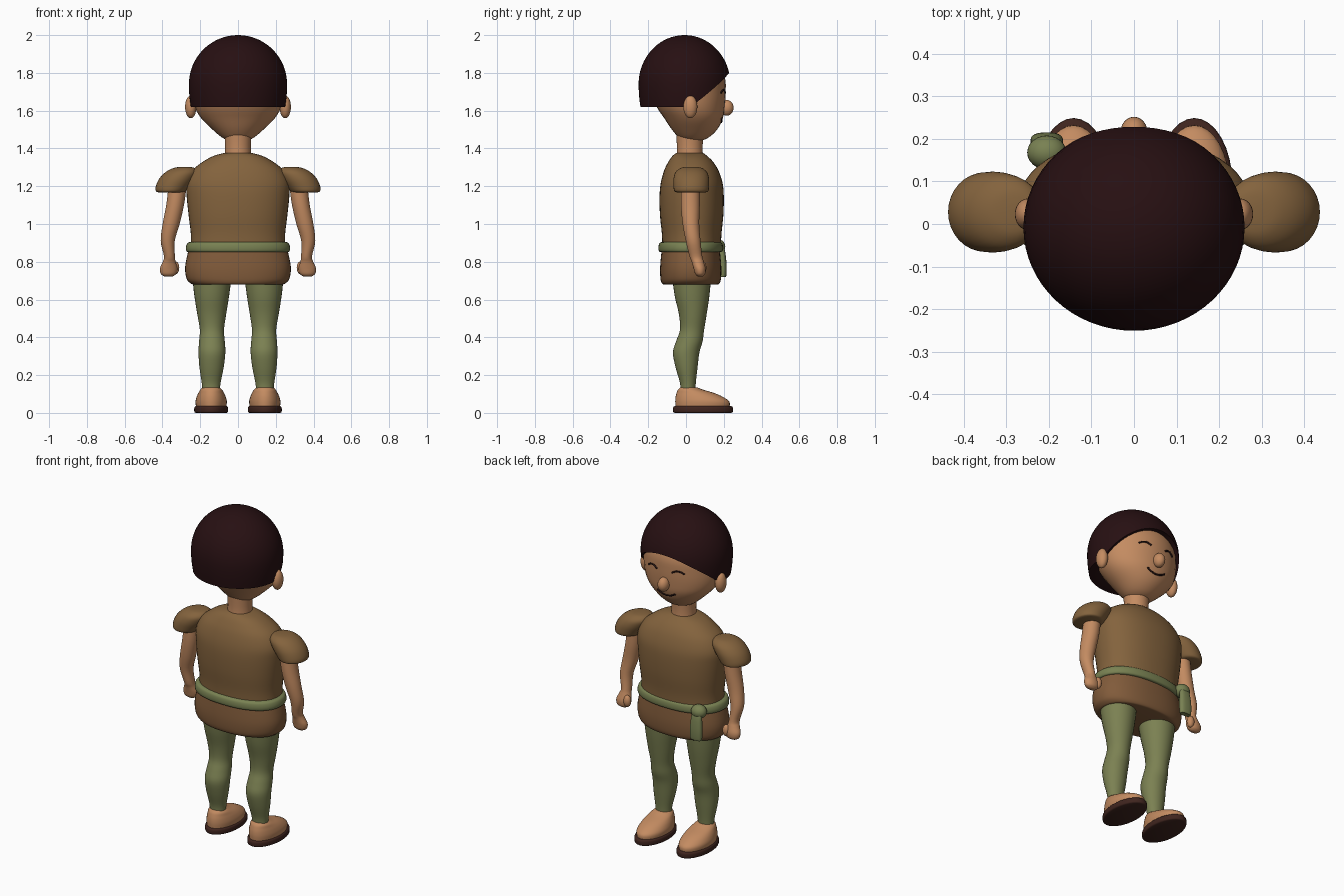
import bpy, bmesh, math
from mathutils import Vector

cube = bpy.data.objects.get("Cube")
if cube:
    bpy.data.objects.remove(cube, do_unlink=True)


def material(name, rgb):
    m = bpy.data.materials.new(name)
    m.use_nodes = True
    m.diffuse_color = (*rgb, 1)
    bsdf = m.node_tree.nodes["Principled BSDF"]
    bsdf.inputs["Base Color"].default_value = (*rgb, 1)
    bsdf.inputs["Roughness"].default_value = 0.8
    return m


HAIR = material("dark_hair", (0.02, 0.005, 0.006))
SKIN = material("warm_skin", (0.55, 0.26, 0.12))
TUNIC = material("brown_cloth", (0.23, 0.125, 0.047))
SKIRT = material("russet_cloth", (0.22, 0.105, 0.043))
GREEN = material("sash_green", (0.19, 0.22, 0.085))
LEGS = material("legging_green", (0.20, 0.22, 0.085))
SOLE = material("sole_brown", (0.05, 0.018, 0.013))
INK = material("face_line", (0.02, 0.007, 0.006))


def finish(name, bm, mat, angle=50):
    bmesh.ops.recalc_face_normals(bm, faces=bm.faces)
    me = bpy.data.meshes.new(name)
    bm.to_mesh(me)
    bm.free()
    me.materials.append(mat)
    ob = bpy.data.objects.new(name, me)
    bpy.context.collection.objects.link(ob)
    bpy.ops.object.select_all(action='DESELECT')
    ob.select_set(True)
    bpy.context.view_layer.objects.active = ob
    bpy.ops.object.shade_smooth_by_angle(angle=math.radians(angle))
    return ob


def spline(rows, steps=4):
    """Smooth rows of ring values with a Catmull-Rom curve."""
    rows = [Vector(r) for r in rows]
    out = []
    for i in range(len(rows) - 1):
        b, c = rows[i], rows[i + 1]
        a = rows[i - 1] if i else b
        d = rows[i + 2] if i + 2 < len(rows) else c
        for k in range(steps):
            t = k / steps
            out.append(b + (c - a) * (t / 2) + (a * 2 - b * 5 + c * 4 - d) * (t * t / 2)
                       + (b * 3 - a - c * 3 + d) * (t ** 3 / 2))
    return out + [rows[-1]]


def skin_rings(bm, rings):
    for lo, hi in zip(rings, rings[1:]):
        for j in range(len(lo)):
            k = (j + 1) % len(lo)
            bm.faces.new((lo[j], lo[k], hi[k], hi[j]))
    bm.faces.new(rings[0])
    bm.faces.new(rings[-1])


def loft(name, rows, mat, side=1, power=2.0, n=32, steps=4):
    """Rows are (z, centre x, centre y, radius x, radius y)."""
    bm = bmesh.new()
    rings = []
    for z, cx, cy, rx, ry in spline(rows, steps):
        ring = []
        for j in range(n):
            a = math.tau * j / n
            c, s = math.cos(a), math.sin(a)
            x = cx + rx * math.copysign(abs(c) ** (2 / power), c)
            y = cy + ry * math.copysign(abs(s) ** (2 / power), s)
            ring.append(bm.verts.new((side * x, y, z)))
        rings.append(ring)
    skin_rings(bm, rings)
    return finish(name, bm, mat)


def ball(name, centre, radii, mat):
    bm = bmesh.new()
    bmesh.ops.create_uvsphere(bm, u_segments=24, v_segments=14, radius=1)
    bmesh.ops.scale(bm, vec=radii, verts=bm.verts)
    bmesh.ops.translate(bm, vec=centre, verts=bm.verts)
    return finish(name, bm, mat)


# Head, neck, nose
head_rows = [(1.435, 0, .03, .03, .03), (1.455, 0, .04, .08, .075), (1.50, 0, .045, .135, .12),
             (1.56, 0, .04, .195, .155), (1.62, 0, .025, .228, .18), (1.70, 0, .012, .24, .198),
             (1.78, 0, .005, .235, .2), (1.88, 0, 0, .18, .16), (1.95, 0, 0, .08, .08)]
loft("head", head_rows, SKIN)
loft("neck", [(1.33, 0, .02, .072, .072), (1.40, 0, .02, .068, .068), (1.48, 0, .02, .072, .072)], SKIN)
ball("nose", (0, .215, 1.615), (.032, .037, .042), SKIN)


# Hair: a dome whose lower edge rises towards the forehead
def hair():
    bm = bmesh.new()
    n, m = 64, 20
    rings = [[] for _ in range(m + 2)]
    for j in range(n):
        a = math.tau * j / n
        c, s = math.cos(a), math.sin(a)
        y_edge = -.008 + .245 * s
        edge = 1.62 + .18 * (max(0, y_edge - .02) / .217) ** 1.15
        for i in range(m + 1):
            t = (i + .4) / (m + .4)
            z = 2 - (2 - edge) * t * t
            if z > 1.74:
                r = math.sqrt(max(0, 1 - ((z - 1.74) / .26) ** 2))
            else:
                r = 1 - .04 * ((1.74 - z) / .12) ** 2
            rings[i].append(bm.verts.new((.26 * r * c, -.008 + .243 * r * s, z)))
        rings[-1].append(bm.verts.new((.16 * c, .15 * s, edge + .004)))
    skin_rings(bm, rings)
    finish("hair", bm, HAIR, 40)


hair()


# Closed eyes and smile: thin strokes lying on the face
def face_y(x, z):
    for lo, hi in zip(head_rows, head_rows[1:]):
        if lo[0] <= z <= hi[0]:
            r = Vector(lo).lerp(Vector(hi), (z - lo[0]) / (hi[0] - lo[0]))
            return r[2] + r[4] * math.sqrt(max(0, 1 - (x / r[3]) ** 2))
    return 0


def stroke(name, cx, cz, half, bend):
    cu = bpy.data.curves.new(name, 'CURVE')
    cu.dimensions = '3D'
    cu.bevel_depth = .005
    cu.bevel_resolution = 2
    cu.use_fill_caps = True
    sp = cu.splines.new('POLY')
    sp.points.add(10)
    for i, p in enumerate(sp.points):
        u = i / 5 - 1
        x, z = cx + half * u, cz + bend * (1 - u * u)
        p.co = (x, face_y(x, z) + .002, z, 1)
    cu.materials.append(INK)
    bpy.context.collection.objects.link(bpy.data.objects.new(name, cu))


stroke("smile", 0, 1.56, .06, -.02)

# Tunic, skirt and sash
loft("tunic", [(.88, 0, .03, .25, .155), (.95, 0, .03, .25, .158), (1.05, 0, .03, .262, .168),
               (1.15, 0, .03, .272, .17), (1.22, 0, .03, .272, .163), (1.285, 0, .028, .24, .143),
               (1.33, 0, .025, .185, .118), (1.36, 0, .02, .13, .092), (1.377, 0, .02, .07, .07)],
     TUNIC, power=2.25, n=48)
loft("skirt", [(.68, 0, .025, .235, .14), (.685, 0, .025, .25, .152), (.71, 0, .025, .272, .16),
               (.77, 0, .025, .28, .162), (.85, 0, .025, .265, .155), (.88, 0, .025, .255, .15)],
     SKIRT, power=2.25, n=48)
loft("sash", [(.85, 0, .025, .255, .15), (.855, 0, .025, .272, .167), (.875, 0, .025, .276, .171),
              (.898, 0, .025, .268, .166), (.906, 0, .025, .25, .15)], GREEN, power=2.25, n=48)
ball("sash_knot", (-.205, .168, .88), (.046, .04, .04), GREEN)
loft("sash_tail", [(.72, -.205, .195, .03, .012), (.725, -.205, .195, .036, .018),
                   (.78, -.205, .195, .038, .02), (.85, -.205, .19, .033, .018),
                   (.89, -.205, .18, .028, .015)], GREEN, power=2.6)

# Paired parts
for side, tag in ((1, "left"), (-1, "right")):
    ball(tag + "_ear", (side * .25, .023, 1.62), (.03, .037, .06), SKIN)
    stroke(tag + "_eye", side * .085, 1.695, .035, .014)
    loft(tag + "_sleeve", [(1.168, .355, .028, .068, .078), (1.175, .355, .028, .08, .09),
                           (1.20, .345, .028, .09, .094), (1.24, .322, .028, .095, .094),
                           (1.275, .298, .028, .085, .083), (1.297, .285, .028, .055, .055),
                           (1.303, .28, .028, .015, .02)], TUNIC, side)
    loft(tag + "_arm", [(.722, .368, .075, .02, .012), (.735, .368, .075, .04, .026),
                        (.765, .367, .072, .046, .032), (.80, .364, .062, .034, .032),
                        (.83, .363, .052, .029, .034), (.91, .372, .038, .037, .039),
                        (1.0, .354, .026, .045, .044), (1.10, .333, .023, .047, .05),
                        (1.2, .32, .023, .048, .05)], SKIN, side)
    ball(tag + "_thumb", (side * .333, .088, .768), (.022, .02, .035), SKIN)
    loft(tag + "_leg", [(.11, .142, .01, .046, .04), (.16, .142, .01, .05, .042),
                        (.24, .14, .003, .064, .058), (.32, .138, .001, .071, .07),
                        (.38, .138, .018, .068, .07), (.44, .138, .032, .064, .064),
                        (.52, .139, .036, .076, .073), (.62, .139, .032, .092, .092),
                        (.72, .138, .03, .104, .103)], LEGS, side)
    loft(tag + "_foot", [(.03, .142, .088, .08, .143), (.06, .142, .086, .083, .143),
                         (.085, .142, .07, .077, .125), (.105, .142, .05, .068, .1),
                         (.122, .142, .025, .058, .068), (.135, .142, .014, .045, .045)], SKIN, side)
    loft(tag + "_sole", [(0, .142, .09, .082, .15), (.006, .142, .09, .089, .158),
                         (.028, .142, .09, .089, .158), (.036, .142, .09, .083, .15)], SOLE, side)
